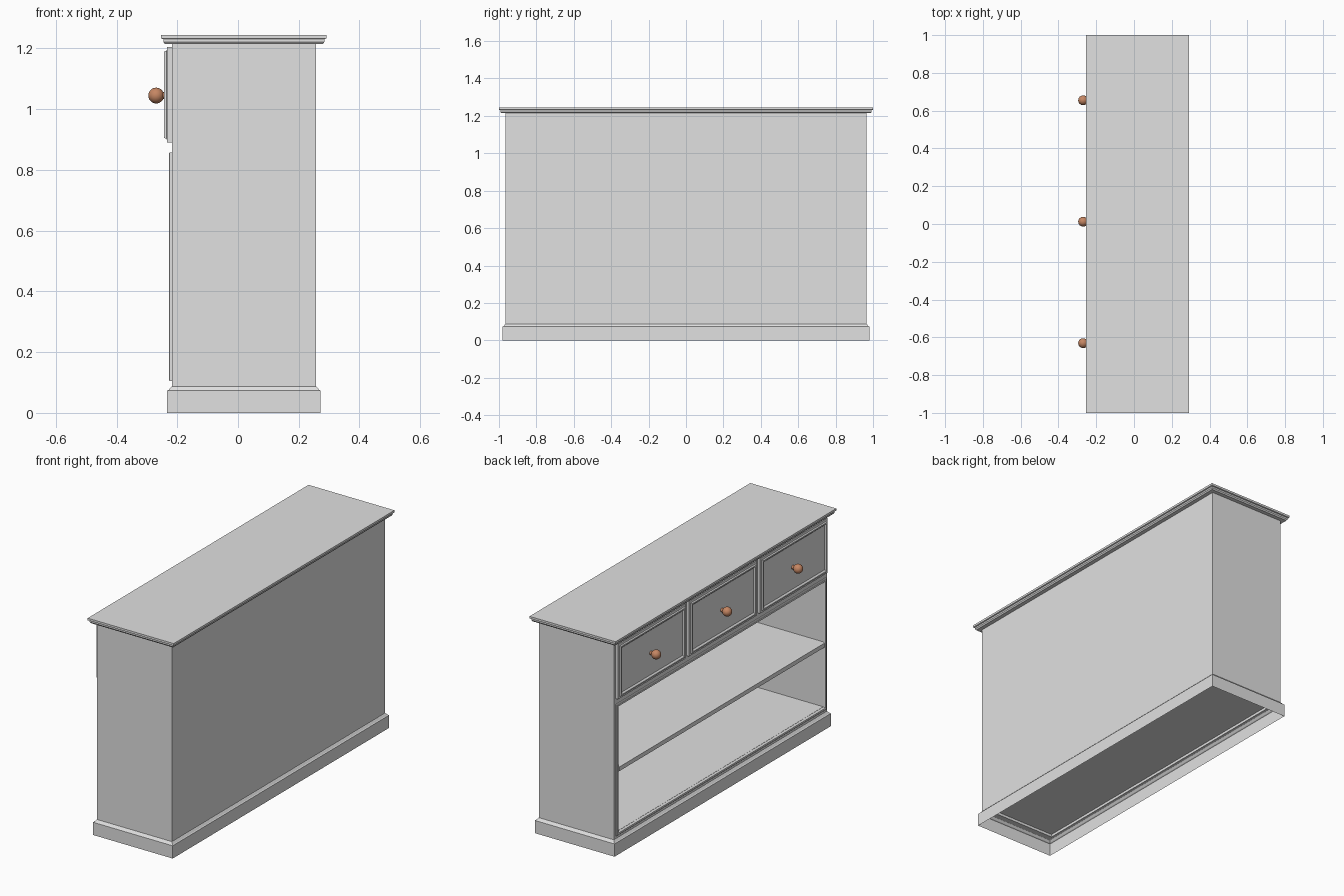
import bpy, bmesh, math
from mathutils import Matrix

if "Cube" in bpy.data.objects:
    bpy.data.objects.remove(bpy.data.objects["Cube"])


def material(name, rgb):
    m = bpy.data.materials.new(name)
    m.diffuse_color = (*rgb, 1)
    m.use_nodes = True
    m.node_tree.nodes["Principled BSDF"].inputs["Base Color"].default_value = m.diffuse_color
    return m


GREY = material("painted_grey", (0.75, 0.75, 0.75))
BROWN = material("brown_wood", (0.56, 0.24, 0.125))

# Body extents
X0, X1, YH = -0.218, 0.257, 0.965
Z0, Z1 = 0.085, 1.215


def finish(name, bm, mat):
    bmesh.ops.recalc_face_normals(bm, faces=bm.faces)
    me = bpy.data.meshes.new(name)
    bm.to_mesh(me)
    bm.free()
    me.materials.append(mat)
    ob = bpy.data.objects.new(name, me)
    bpy.context.collection.objects.link(ob)
    return ob


def box(name, x0, x1, y0, y1, z0, z1):
    bm = bmesh.new()
    bmesh.ops.create_cube(bm, size=1)
    for v in bm.verts:
        v.co = (x0 + (v.co.x + .5) * (x1 - x0),
                y0 + (v.co.y + .5) * (y1 - y0),
                z0 + (v.co.z + .5) * (z1 - z0))
    return finish(name, bm, GREY)


def rings(name, loops, cap_start=False, cap_end=False):
    """Skin a stack of four-cornered loops."""
    bm = bmesh.new()
    vs = [[bm.verts.new(p) for p in loop] for loop in loops]
    for a, b in zip(vs, vs[1:]):
        for i in range(4):
            j = (i + 1) % 4
            bm.faces.new((a[i], a[j], b[j], b[i]))
    if cap_start:
        bm.faces.new(vs[0])
    if cap_end:
        bm.faces.new(vs[-1])
    return finish(name, bm, GREY)


def flat_loop(off, z):
    """Rectangle around the body footprint, grown by off."""
    a, b, c = X0 - off, X1 + off, YH + off
    return [(a, -c, z), (b, -c, z), (b, c, z), (a, c, z)]


def face_loop(y0, y1, z0, z1, inset, x):
    """Rectangle on the drawer side, shrunk by inset."""
    return [(x, y0 + inset, z0 + inset), (x, y1 - inset, z0 + inset),
            (x, y1 - inset, z1 - inset), (x, y0 + inset, z1 - inset)]


# Plinth skirt, open underneath
rings("plinth", [flat_loop(*p) for p in
                 [(0.015, 0), (0.015, 0.073), (0.010, 0.076), (0.003, 0.085), (0, 0.087)]])

# Moulded top
rings("top", [flat_loop(*p) for p in
              [(0, 1.215), (0.023, 1.215), (0.028, 1.222), (0.028, 1.231),
               (0.035, 1.233), (0.035, 1.245)]], True, True)

# Carcass boards
IY = 0.932
box("end_panel_a", X0, X1, IY, YH, Z0, Z1)
box("end_panel_b", X0, X1, -YH, -IY, Z0, Z1)
box("back_panel", 0.238, X1, -IY, IY, Z0, Z1)
box("floor_board", X0, 0.238, -IY, IY, 0.1, 0.125)
box("front_rail", X0, X0 + 0.015, -IY, IY, Z0, 0.1)
box("drawer_section", X0, 0.238, -IY, IY, 0.838, Z1)
box("shelf", X0, 0.238, -IY, IY, 0.465, 0.497)

# Moulding around the shelf opening and along the shelf edge
trim = [(0, X0), (0, -0.225), (0.003, -0.228), (0.013, -0.228), (0.019, -0.218)]
rings("opening_trim", [face_loop(-0.951, 0.951, 0.105, 0.857, *p) for p in trim])
rings("shelf_edge_trim", [face_loop(-IY, IY, 0.465, 0.497, *p) for p in
                          [(0, X0), (0.004, -0.227)]], False, True)


# Knob turned from a ball and a neck
def knob(name, y, z):
    bm = bmesh.new()
    bmesh.ops.create_uvsphere(bm, u_segments=24, v_segments=14, radius=0.026,
                              matrix=Matrix.Translation((-0.2695, y, z)))
    bmesh.ops.create_cone(bm, segments=20, radius1=0.011, radius2=0.011, depth=0.025,
                          cap_ends=True,
                          matrix=Matrix.Translation((-0.243, y, z)) @
                          Matrix.Rotation(math.pi / 2, 4, 'Y'))
    ob = finish(name, bm, BROWN)
    for p in ob.data.polygons:
        p.use_smooth = len(p.vertices) <= 4


# Three drawers with stepped frames and sunken panels
drawer = [(0, X0), (0, -0.233), (0.013, -0.235), (0.015, -0.243),
          (0.022, -0.243), (0.030, -0.235)]
for i, cy in enumerate((0.643, 0, -0.643)):
    rings(f"drawer_{i + 1}",
          [face_loop(cy - 0.306, cy + 0.306, 0.89, 1.205, *p) for p in drawer], False, True)
    knob(f"knob_{i + 1}", cy + 0.012, 1.045)
